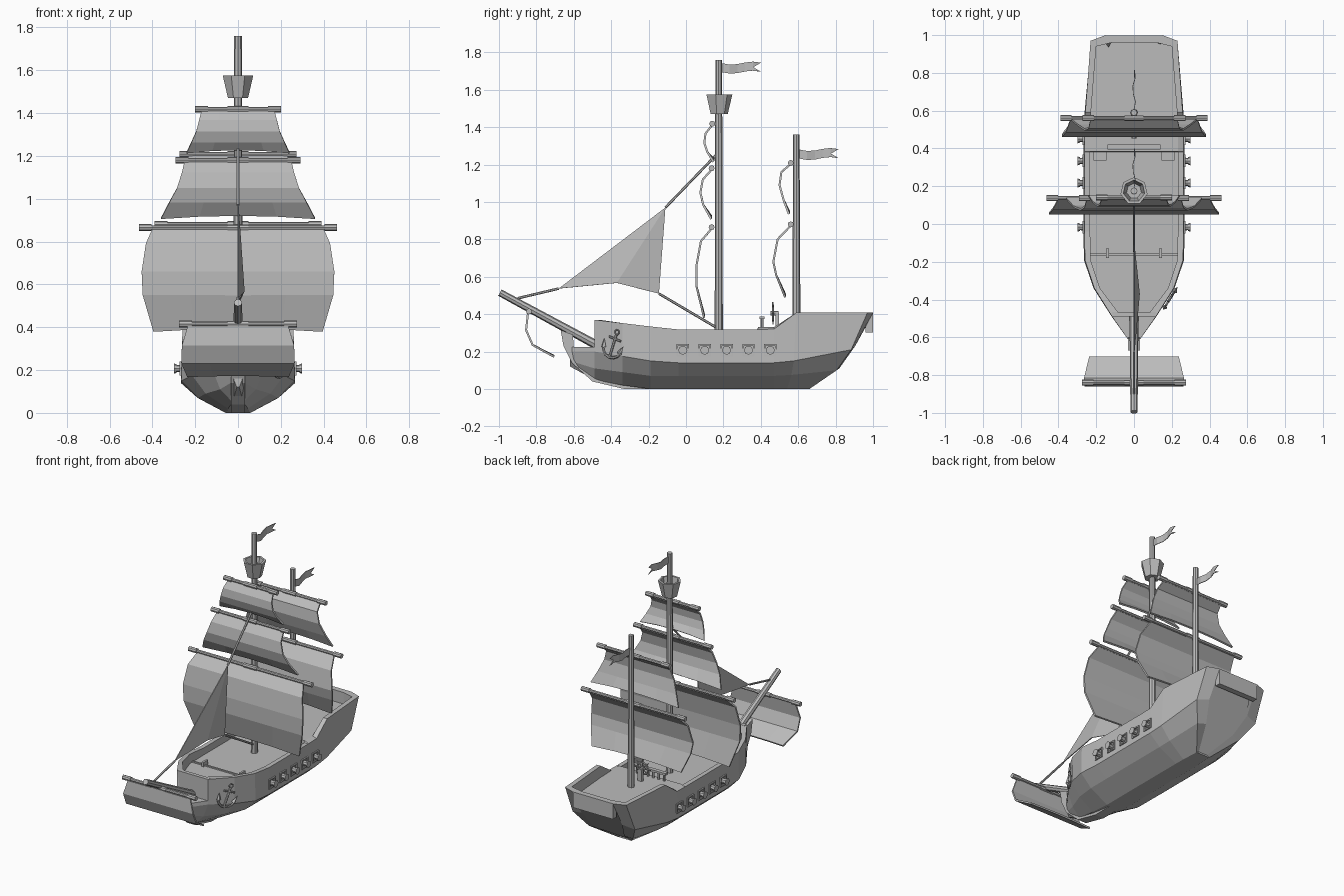
import bpy, bmesh, math
from mathutils import Vector, Matrix

cube = bpy.data.objects.get("Cube")
if cube:
    bpy.data.objects.remove(cube, do_unlink=True)

grey = bpy.data.materials.new("plain grey")
grey.use_nodes = True
grey.diffuse_color = (0.5, 0.5, 0.5, 1)
grey.node_tree.nodes["Principled BSDF"].inputs["Base Color"].default_value = (0.5, 0.5, 0.5, 1)


def finish(name, bm, recalc=True):
    if recalc:
        bmesh.ops.recalc_face_normals(bm, faces=bm.faces)
    mesh = bpy.data.meshes.new(name)
    bm.to_mesh(mesh)
    bm.free()
    mesh.materials.append(grey)
    ob = bpy.data.objects.new(name, mesh)
    bpy.context.scene.collection.objects.link(ob)
    return ob


def add_rod(bm, a, b, r1, r2=None, sides=8):
    a, b = Vector(a), Vector(b)
    turn = (b - a).to_track_quat('Z', 'Y').to_matrix().to_4x4()
    bmesh.ops.create_cone(bm, cap_ends=True, segments=sides, radius1=r1,
                          radius2=r1 if r2 is None else r2, depth=(b - a).length,
                          matrix=Matrix.Translation((a + b) / 2) @ turn)


def rod(name, a, b, r1, r2=None, sides=8):
    bm = bmesh.new()
    add_rod(bm, a, b, r1, r2, sides)
    return finish(name, bm)


def add_box(bm, centre, size):
    bmesh.ops.create_cube(bm, size=1, matrix=Matrix.Translation(centre) @ Matrix.Diagonal((*size, 1)))


def box(name, centre, size):
    bm = bmesh.new()
    add_box(bm, centre, size)
    return finish(name, bm)


def skin(bm, rows, closed=False):
    rings = [[bm.verts.new(p) for p in row] for row in rows]
    for r, s in zip(rings, rings[1:]):
        n = len(r)
        for i in range(n if closed else n - 1):
            j = (i + 1) % n
            bm.faces.new((r[i], r[j], s[j], s[i]))
    return rings


def thicken(ob, depth):
    mod = ob.modifiers.new("thickness", 'SOLIDIFY')
    mod.thickness = depth
    mod.offset = 0


# Hull: y, half width, rail z, deck z, three lower chine heights, stern rake, inner rail shift
stations = [
    (-.62, .025, .225, .225, .2, .15, .12, 0, 0),
    (-.49, .116, .225, .225, .2, .11, .05, 0, 0),
    (-.49, .116, .37, .27, .2, .11, .05, 0, .025),
    (-.34, .21, .352, .27, .175, .09, .02, 0, 0),
    (-.19, .26, .334, .27, .15, .07, 0, 0, 0),
    (-.04, .262, .318, .27, .14, .07, 0, 0, 0),
    (.38, .262, .318, .27, .14, .07, 0, 0, 0),
    (.385, .262, .318, .33, .14, .07, 0, 0, 0),
    (.47, .262, .32, .33, .14, .07, 0, 0, 0),
    (.59, .258, .408, .33, .15, .075, 0, .05, 0),
    (.97, .23, .408, .33, .21, .1, 0, .31, -.03),
    (1.0, .15, .408, .33, .23, .11, .01, .34, -.04),
]
rows = []
for y, w, rail, deck, mid, low, bottom, rake, shift in stations:
    inner = max(w - .03, w / 2)
    half = [(w * .22, y - rake, bottom), (w * .72, y - rake * .53, low),
            (w * 1.02, y - rake * .28, mid), (w, y, rail),
            (inner, y + shift, max(rail, deck)), (inner, y + shift, deck)]
    rows.append(half + [(-x, b, c) for x, b, c in reversed(half)])
bm = bmesh.new()
rings = skin(bm, rows, closed=True)
bm.faces.new(rings[0])
bm.faces.new(rings[-1])
bmesh.ops.remove_doubles(bm, verts=bm.verts, dist=.0005)
finish("hull", bm)
box("bow_bulwark", (0, -.4775, .29), (.232, .025, .16))
box("stern_bulwark", (0, .98, .355), (.3, .038, .106))

# Curved stem plate under the bow
stem = [(-.67, .315), (-.655, .23), (-.61, .14), (-.5, .04), (-.33, 0), (-.17, 0),
        (-.33, .08), (-.5, .16), (-.6, .225), (-.605, .29)]
bm = bmesh.new()
sides = [[bm.verts.new((x, y, z)) for y, z in stem] for x in (-.033, .033)]
for ring in sides:
    bm.faces.new(ring)
for i in range(len(stem)):
    j = (i + 1) % len(stem)
    bm.faces.new((sides[0][i], sides[0][j], sides[1][j], sides[1][i]))
finish("stem", bm)

# Masts and bowsprit
rod("main_mast", (0, .175, .26), (0, .175, 1.76), .022, .018)
rod("rear_mast", (0, .59, .32), (0, .59, 1.36), .022, .017)
rod("bowsprit", (0, -.46, .225), (0, -.995, .515), .024, .019)

# Lookout basket
bm = bmesh.new()
basket = []
for r, z in ((.001, 1.47), (.048, 1.47), (.073, 1.575), (.058, 1.575), (.04, 1.49), (.001, 1.49)):
    basket.append([(r * math.sin(k * math.tau / 7), .175 + r * math.cos(k * math.tau / 7), z)
                   for k in range(7)])
skin(bm, basket, closed=True)
finish("lookout_basket", bm)


# Yards with end collars, and the bellied sails below them
def yard(name, y, z, half):
    bm = bmesh.new()
    add_rod(bm, (-half, y, z), (half, y, z), .011)
    for s in (-1, 1):
        add_rod(bm, (s * half, y, z), (s * (half - .06), y, z), .016)
    add_rod(bm, (-.05, y, z), (.05, y, z), .015)
    finish(name + "_yard", bm)


def sail(name, rows, lift=.015):
    bm = bmesh.new()
    grid = []
    for k, (y, z, w) in enumerate(rows):
        rise = lift if k == len(rows) - 1 else 0
        grid.append([(w * t, y, z + rise * (1 - t * t)) for t in (-1, -.5, 0, .5, 1)])
    skin(bm, grid)
    thicken(finish(name + "_sail", bm, False), .011)


yard("main_lower", .137, .865, .463)
sail("main_lower", [(.135, .855, .4), (.08, .79, .43), (.056, .66, .45), (.056, .55, .445), (.097, .38, .395)])
yard("main_middle", .137, 1.18, .292)
sail("main_middle", [(.135, 1.17, .25), (.09, 1.12, .262), (.077, 1.05, .285), (.092, .985, .32), (.135, .908, .36)])
yard("main_upper", .14, 1.418, .2)
sail("main_upper", [(.138, 1.408, .17), (.104, 1.365, .182), (.098, 1.315, .195), (.115, 1.265, .217), (.147, 1.215, .24)])
yard("rear_lower", .56, .88, .39)
sail("rear_lower", [(.557, .87, .335), (.49, .8, .36), (.467, .68, .382), (.482, .61, .375), (.53, .49, .335)])
yard("rear_upper", .56, 1.208, .272)
sail("rear_upper", [(.557, 1.2, .23), (.51, 1.16, .24), (.5, 1.09, .262), (.522, 1.01, .295), (.55, .935, .33)])
yard("bow", -.84, .415, .275)
sail("bow", [(-.845, .405, .235), (-.855, .315, .262), (-.82, .235, .265), (-.705, .172, .237)], .005)

# Triangular jib and its ropes
bm = bmesh.new()
head, tack, belly, clew = [bm.verts.new(p) for p in
                           ((0, -.11, .97), (0, -.68, .537), (.028, -.37, .567), (0, -.145, .51))]
bm.faces.new((head, tack, belly))
bm.faces.new((head, belly, clew))
thicken(finish("jib_sail", bm, False), .006)
for name, a, b in (("upper", (0, -.11, .97), (0, .16, 1.25)),
                   ("lower", (0, -.68, .537), (0, -.9, .485)),
                   ("sheet", (0, -.145, .51), (0, .16, .33))):
    rod("jib_rope_" + name, a, b, .007, sides=6)


# Swallow-tailed flags
def flag(name, y, z):
    rows = []
    for k in range(6):
        t = k / 5
        wave = .008 * math.sin(t * 9)
        dip = .008 * math.sin(t * 6)
        x, b = wave, y + t * .21
        notch = -.04 if k == 5 else 0
        rows.append([(x, b, z + .024 - dip), (x, b + notch, z - dip), (x, b, z - .024 - dip)])
    bm = bmesh.new()
    skin(bm, rows)
    thicken(finish(name, bm, False), .004)


flag("main_flag", .19, 1.718)
flag("rear_flag", .605, 1.256)

# Gun ports and cannons on both sides
for s, side in ((1, "left"), (-1, "right")):
    for k in range(5):
        y = -.017 + k * .117
        bm = bmesh.new()
        for d in (-.029, .029):
            add_box(bm, (s * .265, y + d, .207), (.016, .008, .066))
            add_box(bm, (s * .265, y, .207 + d), (.016, .05, .008))
        finish(f"{side}_gun_port_{k + 1}", bm)
        bm = bmesh.new()
        add_rod(bm, (s * .25, y, .207), (s * .289, y, .207), .02, .015)
        add_rod(bm, (s * .287, y, .207), (s * .299, y, .207), .02, .024)
        finish(f"{side}_cannon_{k + 1}", bm)

# Anchor hung on the left bow, built flat and then turned onto the planking
bm = bmesh.new()
add_rod(bm, (0, 0, -.07), (0, 0, .06), .007, sides=6)
add_rod(bm, (-.038, 0, .035), (.038, 0, .035), .006, sides=6)
arc = [(.062 * math.sin(a), 0, -.008 - .062 * math.cos(a))
       for a in (math.radians(d) for d in range(-75, 76, 25))]
for a, b in zip(arc, arc[1:]):
    add_rod(bm, a, b, .007, sides=6)
for s in (-1, 1):
    add_rod(bm, (s * .052, 0, -.03), (s * .064, 0, .015), .015, .001, 4)
loop = [(.014 * math.cos(k * math.tau / 6), 0, .072 + .014 * math.sin(k * math.tau / 6)) for k in range(6)]
for k in range(6):
    add_rod(bm, loop[k], loop[(k + 1) % 6], .004, sides=5)
anchor = finish("anchor", bm)
anchor.matrix_world = (Matrix.Translation((.194, -.39, .235)) @ Matrix.Rotation(math.radians(58), 4, 'Z')
                       @ Matrix.Rotation(math.radians(20), 4, 'Y'))

# Deck rail, steering wheel, steps and foredeck ledge
bm = bmesh.new()
add_box(bm, (0, .407, .381), (.28, .026, .014))
for k in range(7):
    add_rod(bm, (-.12 + k * .04, .407, .32), (-.12 + k * .04, .407, .38), .008, sides=6)
finish("deck_rail", bm)
bm = bmesh.new()
hub = Vector((0, .465, .405))
rim = [hub + Vector((math.cos(k * math.tau / 8), 0, math.sin(k * math.tau / 8))) * .042 for k in range(8)]
for k in range(8):
    add_rod(bm, rim[k], rim[(k + 1) % 8], .006, sides=6)
    add_rod(bm, hub, hub + (rim[k] - hub) * 1.45, .004, sides=5)
add_rod(bm, hub + Vector((0, -.012, 0)), hub + Vector((0, .03, 0)), .012)
add_box(bm, (0, .488, .365), (.03, .018, .085))
finish("steering_wheel", bm)
for s, side in ((1, "left"), (-1, "right")):
    box(side + "_deck_step", (s * .18, .36, .28), (.07, .05, .03))
    box(side + "_deck_cleat", (s * .14, -.155, .285), (.014, .05, .03))
box("foredeck_ledge", (0, -.16, .272), (.46, .012, .012))
